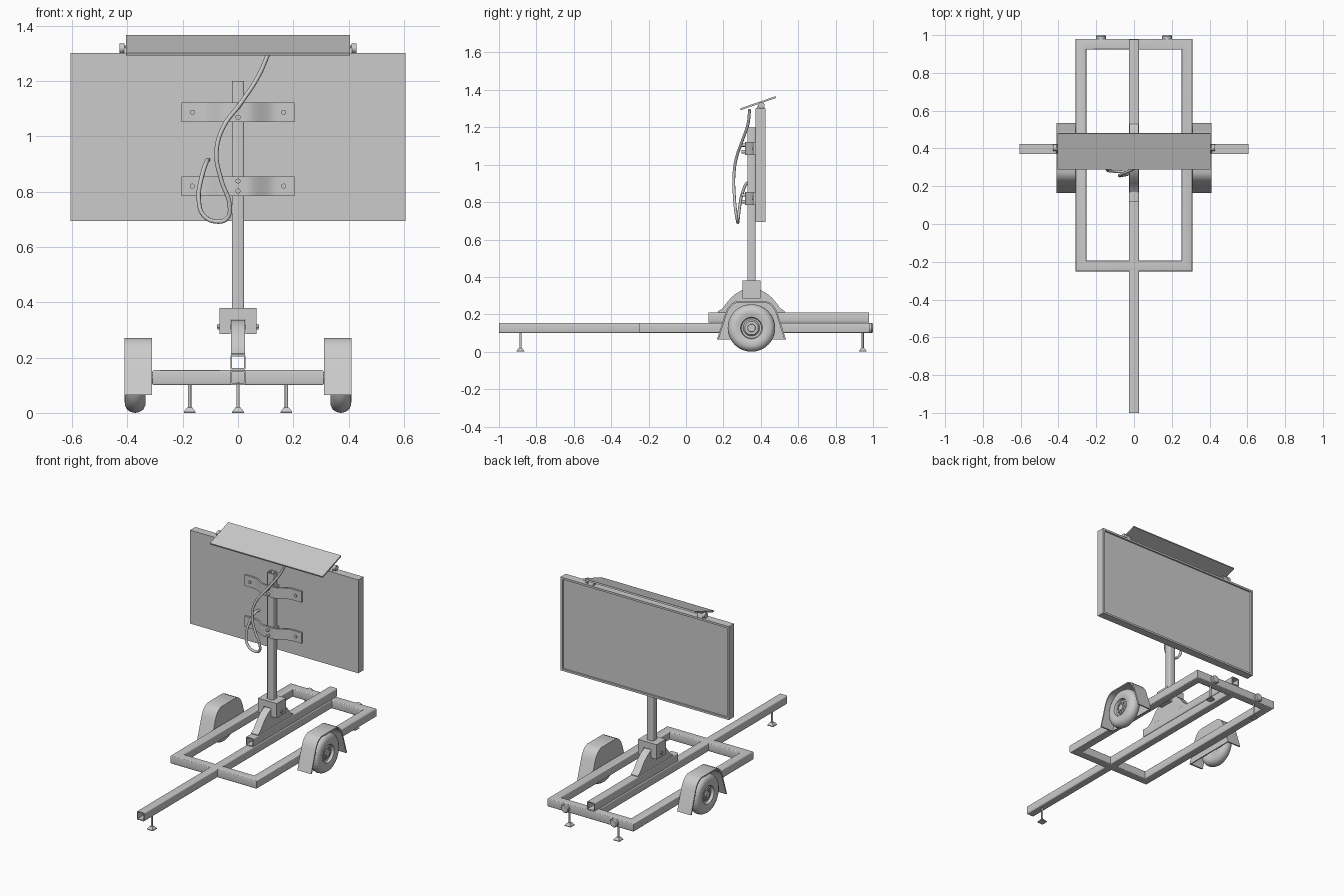
import bpy, bmesh, math
from mathutils import Vector, Matrix

if "Cube" in bpy.data.objects:
    bpy.data.objects.remove(bpy.data.objects["Cube"])


def finish(name, bm, smooth=True):
    bmesh.ops.remove_doubles(bm, verts=bm.verts, dist=1e-5)
    bmesh.ops.recalc_face_normals(bm, faces=bm.faces)
    me = bpy.data.meshes.new(name)
    bm.to_mesh(me)
    bm.free()
    ob = bpy.data.objects.new(name, me)
    bpy.context.collection.objects.link(ob)
    if smooth:
        bpy.ops.object.select_all(action='DESELECT')
        ob.select_set(True)
        bpy.context.view_layer.objects.active = ob
        bpy.ops.object.shade_smooth_by_angle(angle=math.radians(35))
    return ob


def box(name, x, y, z, bevel=0.0):
    bm = bmesh.new()
    bmesh.ops.create_cube(bm, size=1)
    for v in bm.verts:
        v.co = [(r[0] + r[1]) / 2 + c * (r[1] - r[0]) for r, c in zip((x, y, z), v.co)]
    if bevel:
        bmesh.ops.bevel(bm, geom=bm.edges[:], offset=bevel, segments=2, affect='EDGES', profile=0.5)
    return finish(name, bm)


def place(axis, a, b, d):
    return {'X': (d, a, b), 'Y': (a, d, b), 'Z': (a, b, d)}[axis]


def extrude(name, pts, axis, d0, d1):
    bm = bmesh.new()
    lo, hi = ([bm.verts.new(place(axis, a, b, d)) for a, b in pts] for d in (d0, d1))
    bm.faces.new(lo)
    bm.faces.new(hi)
    for i in range(len(pts)):
        j = i - 1
        bm.faces.new((lo[j], lo[i], hi[i], hi[j]))
    return finish(name, bm)


def skin(bm, rings):
    # joins closed rings of points into quads
    vs = [[bm.verts.new(p) for p in ring] for ring in rings]
    for r0, r1 in zip(vs, vs[1:]):
        for i in range(len(r0)):
            bm.faces.new((r0[i - 1], r0[i], r1[i], r1[i - 1]))


def lathe(name, prof, a, b, axis, segs=40, side=1):
    # prof: (radius, position along axis); (a, b): centre in the other two axes
    bm = bmesh.new()
    rings = []
    for r, h in prof:
        rings.append([place(axis, a + r * math.cos(t), b + r * math.sin(t), h * side)
                      for t in (math.tau * i / segs for i in range(segs))])
    skin(bm, rings)
    return finish(name, bm)


def rod(name, r, a, b, axis, d0, d1, segs=16):
    return lathe(name, [(0, d0), (r, d0), (r, d1), (0, d1)], a, b, axis, segs)


def rounded_square(h, r, n=4):
    pts = []
    for q, (sx, sy) in enumerate(((1, 1), (-1, 1), (-1, -1), (1, -1))):
        for i in range(n):
            t = math.pi / 2 * (q + i / (n - 1))
            pts.append((sx * (h - r) + r * math.cos(t), sy * (h - r) + r * math.sin(t)))
    return pts


def tube(name, axis, a, b, d0, d1, h=0.0275):
    # hollow square tube with open ends
    bm = bmesh.new()
    out, inn = rounded_square(h, 0.007), rounded_square(h - 0.006, 0.003)
    ring = lambda p, d: [place(axis, a + u, b + v, d) for u, v in p]
    skin(bm, [ring(out, d0), ring(out, d1), ring(inn, d1), ring(inn, d0), ring(out, d0)])
    return finish(name, bm)


# --- chassis ---
bm = bmesh.new()
prof = rounded_square(0.0285, 0.007)
rings = [[(sx * (0.281 + u), 0.365 + sy * (0.587 + u), 0.1275 + v * 0.965) for u, v in prof]
         for sx, sy in ((1, 1), (-1, 1), (-1, -1), (1, -1), (1, 1))]
skin(bm, rings)
finish("chassis_frame", bm)
tube("drawbar", 'Y', 0, 0.1275, -1.0, 0.93)
tube("upper_rail", 'Y', 0, 0.183, 0.12, 0.978)

# --- jacks and rear lamps ---
for i, (x, y) in enumerate(((0, -0.885), (-0.175, 0.945), (0.175, 0.945))):
    rod(f"jack_leg_{i}", 0.006, x, y, 'Z', 0.015, 0.11, 12)
    bm = bmesh.new()
    sq = lambda h, z: [(x + s * h, y + t * h, z) for s, t in ((1, 1), (-1, 1), (-1, -1), (1, -1))]
    skin(bm, [sq(0, 0), sq(0.021, 0), sq(0.021, 0.004), sq(0.009, 0.02), sq(0, 0.02)])
    finish(f"jack_foot_{i}", bm, False)
for s in (-1, 1):
    lathe("rear_lamp", [(0, 0.975), (0.027, 0.975), (0.027, 0.993), (0.022, 1.0), (0, 1.0)],
          s * 0.175, 0.127, 'Y', 24)

# --- wheels and mudguards ---
CY, CZ = 0.35, 0.127
tyre = [(0.05, 0.345), (0.064, 0.338), (0.08, 0.334), (0.1, 0.335), (0.115, 0.343), (0.124, 0.357),
        (0.127, 0.372), (0.124, 0.387), (0.115, 0.401), (0.1, 0.409), (0.08, 0.41), (0.064, 0.406),
        (0.062, 0.398)]
rim = [(0.0, 0.345), (0.062, 0.345), (0.064, 0.406), (0.058, 0.406), (0.054, 0.388), (0.044, 0.385),
       (0.036, 0.395), (0.022, 0.395), (0.02, 0.402), (0.0, 0.402)]
half = [(0.185, 0.065), (0.14, 0.205), (0.13, 0.228), (0.117, 0.247), (0.1, 0.262), (0.078, 0.271)]
arch = [(CY - d, z) for d, z in half] + [(CY + d, z) for d, z in reversed(half)]
inner = [(CY + (y - CY) * 0.95, 0.065 + (z - 0.065) * 0.96) for y, z in arch]
for s in (-1, 1):
    lathe("tyre", tyre, CY, CZ, 'X', 48, s)
    lathe("wheel_rim", rim, CY, CZ, 'X', 40, s)
    for k in range(8):
        t = math.tau * k / 8
        rod("wheel_nut", 0.004, CY + 0.03 * math.cos(t), CZ + 0.03 * math.sin(t), 'X',
            s * 0.39, s * 0.4, 6)
    rod("axle_stub", 0.02, CY, CZ, 'X', s * 0.29, s * 0.35)
    extrude("mudguard_arch", arch + inner[::-1], 'X', s * 0.315, s * 0.41)
    extrude("mudguard_plate", arch, 'X', s * 0.311, s * 0.318)
    for dy in (-0.137, 0.137):
        rod("mudguard_bolt", 0.008, CY + dy, CZ, 'X', s * 0.305, s * 0.324, 12)

# --- mast with gusset and clamp ---
half = [(0.18, 0.208), (0.18, 0.215), (0.155, 0.232), (0.135, 0.258), (0.11, 0.288),
        (0.08, 0.313), (0.05, 0.329), (0.02, 0.336)]
extrude("mast_gusset", [(CY - d, z) for d, z in half] + [(CY + d, z) for d, z in reversed(half)],
        'X', -0.025, 0.025)
extrude("mast_clamp", [(-0.067, 0.285), (-0.027, 0.285), (-0.027, 0.337), (0.027, 0.337),
                       (0.027, 0.285), (0.067, 0.285), (0.067, 0.38), (-0.067, 0.38)], 'Y', 0.302, 0.398)
rod("clamp_bolt", 0.006, CY, 0.311, 'X', -0.076, 0.076)
for s in (-1, 1):
    rod("clamp_bolt_head", 0.011, CY, 0.311, 'X', s * 0.066, s * 0.074, 6)
tube("mast", 'Z', 0, CY, 0.375, 1.2, 0.0225)

# --- sign with recessed screen facing the rear ---
bm = bmesh.new()
bmesh.ops.create_cube(bm, size=1)
for v in bm.verts:
    v.co = (v.co.x * 1.21, 0.398 + v.co.y * 0.053, 0.998 + v.co.z * 0.607)
rear = [f for f in bm.faces if f.calc_center_median().y > 0.42]
bmesh.ops.inset_region(bm, faces=rear, thickness=0.018)
bmesh.ops.inset_region(bm, faces=rear, thickness=0.001)
for v in rear[0].verts:
    v.co.y -= 0.01
finish("sign_panel", bm, False)

# --- curved straps holding the sign to the mast ---
path = []
for i in range(-20, 21):
    x = 0.205 * i / 20
    t = min(max((abs(x) - 0.03) / 0.11, 0), 1)
    path.append((x, 0.315 + 0.044 * t * t * (3 - 2 * t)))
band = path + [(x, y + 0.012) for x, y in reversed(path)]
for z in (1.087, 0.82):
    extrude("sign_strap", band, 'Z', z - 0.035, z + 0.035)
    for s in (-1, 1):
        rod("strap_end_bolt", 0.009, s * 0.165, z, 'Y', 0.352, 0.372)
        rod("strap_mast_bolt", 0.009, 0, z + s * 0.018, 'Y', 0.297, 0.33)
        box("strap_spacer", sorted((s * 0.023, s * 0.034)), (0.318, 0.372), (z - 0.03, z + 0.03))

# --- tilted solar panel on two pivots ---
solar = box("solar_panel", (-0.405, 0.405), (-0.1, 0.1), (-0.005, 0.005))
solar.data.transform(Matrix.Translation((0, 0.386, 1.329)) @ Matrix.Rotation(0.33, 4, 'X'))
for s in (-1, 1):
    extrude("pivot_bracket", [(0.375, 1.298), (0.422, 1.298), (0.412, 1.328), (0.388, 1.32)],
            'X', s * 0.375, s * 0.412)
    rod("pivot_pin", 0.009, 0.4, 1.318, 'X', s * 0.37, s * 0.412)
    rod("pivot_knob", 0.017, 0.403, 1.318, 'X', s * 0.41, s * 0.428, 20)

# --- hanging cable ---
pts = [(0.108, 0.34, 1.295), (0.075, 0.332, 1.22), (0.01, 0.298, 1.12), (-0.055, 0.268, 1.03),
       (-0.078, 0.256, 0.94), (-0.06, 0.258, 0.84), (-0.03, 0.266, 0.75), (-0.04, 0.274, 0.703),
       (-0.08, 0.278, 0.692), (-0.125, 0.28, 0.715), (-0.142, 0.287, 0.775), (-0.132, 0.302, 0.85),
       (-0.113, 0.335, 0.91), (-0.108, 0.374, 0.915)]
cu = bpy.data.curves.new("cable", 'CURVE')
cu.dimensions = '3D'
cu.bevel_depth = 0.008
cu.bevel_resolution = 2
cu.resolution_u = 5
cu.use_fill_caps = True
sp = cu.splines.new('BEZIER')
sp.bezier_points.add(len(pts) - 1)
for bp, p in zip(sp.bezier_points, pts):
    bp.co = p
    bp.handle_left_type = bp.handle_right_type = 'AUTO'
bpy.context.collection.objects.link(bpy.data.objects.new("cable", cu))
